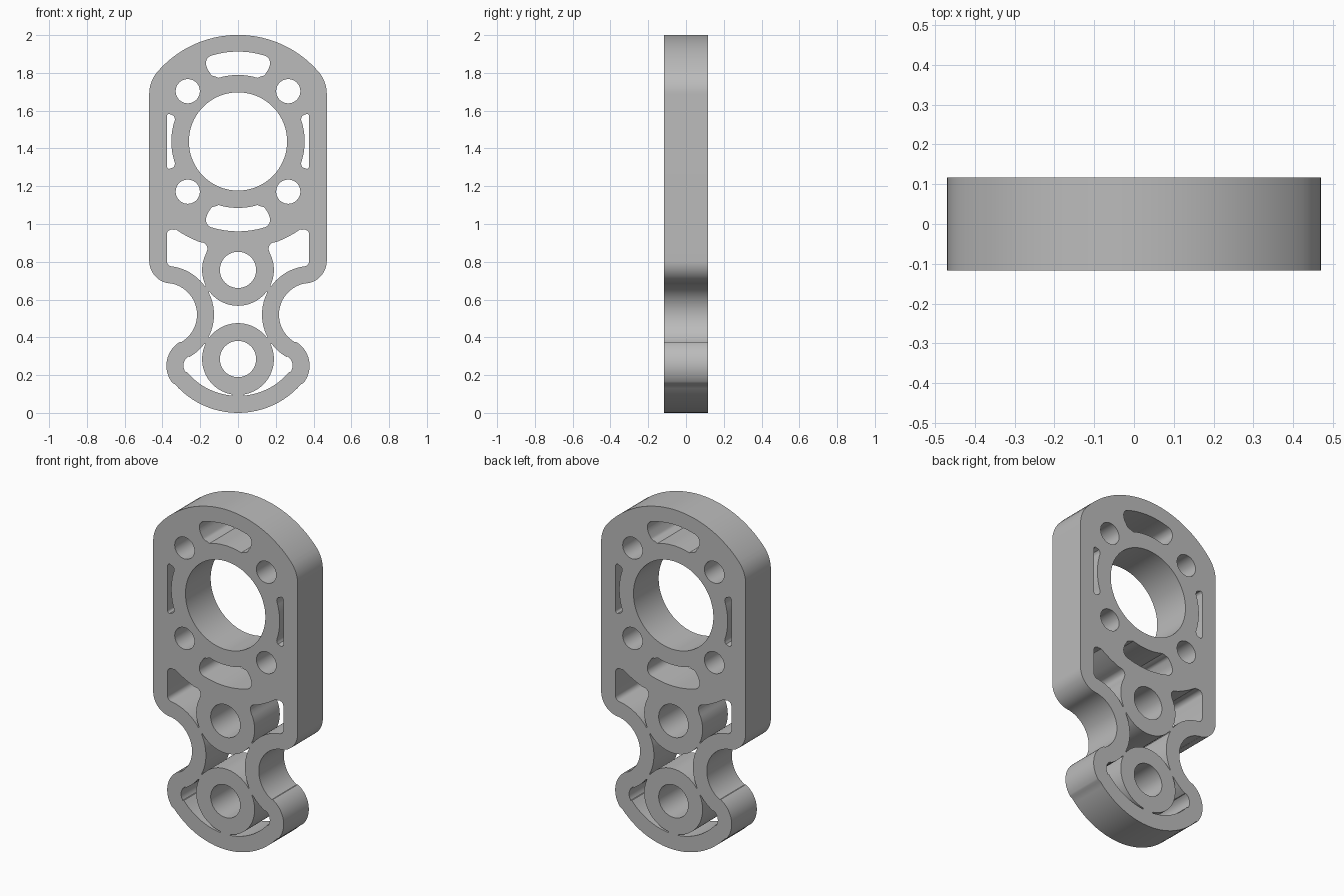
import bpy, bmesh
from math import sin, cos, radians, pi
from mathutils import Matrix

cube = bpy.data.objects.get("Cube")
if cube:
    bpy.data.objects.remove(cube, do_unlink=True)

HALF_DEPTH = 0.117
BORE, PIN_UP, PIN_LOW = (0, 1.437), (0, 0.757), (0, 0.285)   # hole centres
WAIST, BULGE, FOOT = (0.385, 0.52), (0.232, 0.25), (0, 0.443)  # side wall arc centres
RING = 0.19


def arc(centre, r, a0, a1, step=4):
    n = max(2, round(abs(a1 - a0) / step))
    angles = [radians(a0 + (a1 - a0) * i / n) for i in range(n + 1)]
    return [(centre[0] + r * cos(a), centre[1] + r * sin(a)) for a in angles]


def circle(centre, r):
    return arc(centre, r, 0, 360, 5)[:-1]


def flip_x(pts):
    return [(-x, z) for x, z in reversed(pts)]


def flip_z(pts):
    return [(x, 2 * BORE[1] - z) for x, z in reversed(pts)]


def symmetric(half):
    return half + flip_x(half)


# Outer silhouette, right half from the crown down to the foot
outline = symmetric(
    arc(BORE, 0.564, 89, 41) + arc((0.295, 1.69), 0.175, 40, 0)
    + arc((0.35, 0.805), 0.12, 0, -83) + arc(WAIST, 0.168, 97, 240)
    + arc(BULGE, 0.147, 59, -39) + arc(FOOT, 0.443, -41, -89))

# Round holes
loops = [outline, circle(BORE, 0.26), circle(PIN_UP, 0.096), circle(PIN_LOW, 0.096)]
loops += [circle((sx * 0.266, BORE[1] + sz * 0.266), 0.064) for sx in (-1, 1) for sz in (-1, 1)]

# Curved slots above and below the bore
slot = symmetric(
    arc(BORE, 0.476, 89, 73) + arc((0.128, 1.852), 0.042, 62, -15, 12)
    + [(0.162, 1.82)] + arc((0.125, 1.806), 0.024, -20, -95, 15) + arc(BORE, 0.352, 73, 89))
loops += [slot, flip_z(slot)]

# Thin side slots, flat outside and curved inside
side = (arc(BORE, 0.353, -19, 19) + [(0.336, 1.565), (0.342, 1.574)]
        + arc((0.362, 1.568), 0.015, 80, 0, 20) + arc((0.362, 1.306), 0.015, 0, -80, 20)
        + [(0.342, 1.3), (0.336, 1.309)])
loops += [side, flip_x(side)]

# Pockets beside the upper pin ring
upper = (arc(PIN_UP, RING, -26, 27) + arc((0.195, 0.87), 0.033, 195, 110, 12)
         + arc(BORE, 0.57, -69, -55) + arc((0.35, 0.944), 0.027, 110, 0, 15)
         + arc((0.347, 0.805), 0.03, 0, -83, 15) + arc(WAIST, 0.258, 99, 144))
loops += [upper, flip_x(upper)]

# Waist opening between the two pin rings
right_wall = arc(WAIST, 0.258, 153, 207)
loops.append(right_wall + arc(PIN_LOW, RING, 37, 143)
             + flip_x(right_wall) + arc(PIN_UP, RING, -143, -37))

# Pockets around the lower pin ring
lower = (arc(PIN_LOW, RING, 26, -80) + arc(FOOT, 0.353, -85, -40)
         + arc(BULGE, 0.057, -37, 58, 10) + arc(WAIST, 0.258, 240, 217))
loops += [lower, flip_x(lower)]

# Fill the profile and extrude it to a plate
curve = bpy.data.curves.new("plate_profile", "CURVE")
curve.dimensions = "2D"
curve.fill_mode = "BOTH"
curve.extrude = HALF_DEPTH
for pts in loops:
    spline = curve.splines.new("POLY")
    spline.points.add(len(pts) - 1)
    for p, (x, z) in zip(spline.points, pts):
        p.co = (x, z, 0, 1)
    spline.use_cyclic_u = True
plate = bpy.data.objects.new("link_plate", curve)
bpy.context.collection.objects.link(plate)
bpy.ops.object.select_all(action="DESELECT")
plate.select_set(True)
bpy.context.view_layer.objects.active = plate
bpy.ops.object.convert(target="MESH")
plate = bpy.context.object
mesh = plate.data

# Stand upright and weld the caps to the walls
mesh.transform(Matrix.Rotation(pi / 2, 4, "X"))
bm = bmesh.new()
bm.from_mesh(mesh)
bmesh.ops.remove_doubles(bm, verts=bm.verts, dist=0.0001)
bmesh.ops.recalc_face_normals(bm, faces=bm.faces)
bm.to_mesh(mesh)
bm.free()

# Plain grey finish
grey = bpy.data.materials.new("plain_grey")
colour = (0.5, 0.5, 0.5, 1)
grey.diffuse_color = colour
grey.use_nodes = True
grey.node_tree.nodes["Principled BSDF"].inputs["Base Color"].default_value = colour
mesh.materials.clear()
mesh.materials.append(grey)
bpy.ops.object.shade_smooth_by_angle(angle=radians(30))
